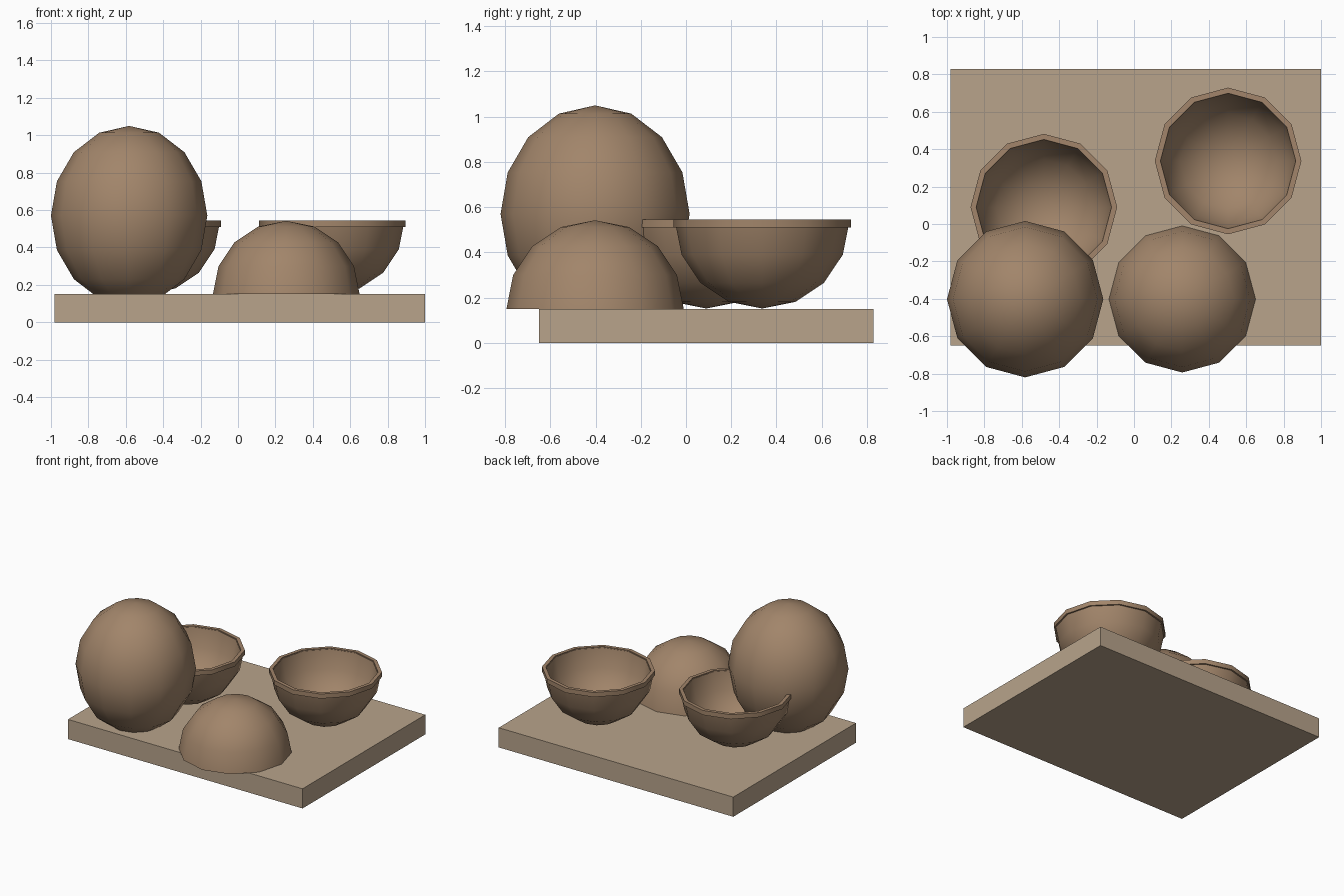
import bpy, bmesh, math

if "Cube" in bpy.data.objects:
    bpy.data.objects.remove(bpy.data.objects["Cube"])

SEG, RINGS, TOP = 12, 8, 0.15


def material(name, rgb):
    m = bpy.data.materials.new(name)
    m.diffuse_color = (*rgb, 1)
    m.use_nodes = True
    m.node_tree.nodes["Principled BSDF"].inputs["Base Color"].default_value = m.diffuse_color
    return m


shell_mat = material("brown_shell", (0.36, 0.235, 0.145))
board_mat = material("pale_wood", (0.48, 0.37, 0.26))


def lathe(name, profile, loc, closed=False):
    # Revolve (radius, z) points around z; radius 0 makes a pole
    bm = bmesh.new()
    rows = []
    for r, z in profile:
        n = SEG if r > 1e-6 else 1
        rows.append([bm.verts.new((r * math.cos(math.tau * i / SEG),
                                   r * math.sin(math.tau * i / SEG), z)) for i in range(n)])
    pairs = list(zip(rows, rows[1:]))
    if closed:
        pairs.append((rows[-1], rows[0]))
    for a, b in pairs:
        for i in range(SEG):
            j = (i + 1) % SEG
            quad = [a[i % len(a)], a[j % len(a)], b[j % len(b)], b[i % len(b)]]
            bm.faces.new(list(dict.fromkeys(quad)))
    bmesh.ops.recalc_face_normals(bm, faces=bm.faces)
    mesh = bpy.data.meshes.new(name)
    bm.to_mesh(mesh)
    bm.free()
    ob = bpy.data.objects.new(name, mesh)
    bpy.context.collection.objects.link(ob)
    ob.location = loc
    mesh.materials.append(shell_mat)
    bpy.ops.object.select_all(action='DESELECT')
    ob.select_set(True)
    bpy.context.view_layer.objects.active = ob
    bpy.ops.object.shade_smooth_by_angle(angle=math.radians(50))
    return ob


def arc(r, h, first, last):
    # Points from ring first to ring last, counted from the upper pole
    step = 1 if last > first else -1
    return [(r * math.sin(math.pi * k / RINGS), h * math.cos(math.pi * k / RINGS))
            for k in range(first, last + step, step)]


# Serving board
bpy.ops.mesh.primitive_cube_add(size=1, location=(0.01, 0.09, TOP / 2))
board = bpy.context.object
board.name = "board"
board.scale = (1.98, 1.48, TOP)
board.data.materials.append(board_mat)

# Whole nut, sunk slightly into the board
lathe("whole_nut", arc(0.418, 0.48, 0, RINGS), (-0.582, -0.402, 0.57))

# Half nut lying cut side down
lathe("upturned_half", arc(0.392, 0.392, 0, 4) + [(0, 0)], (0.258, -0.402, TOP))

# Open halves: hollow shell plus a raised rim band
for tag, x, y in (("left", -0.482, 0.09), ("right", 0.503, 0.337)):
    outer = arc(0.386, 0.386, 8, 4)
    inner = arc(0.362, 0.362, 4, 8)
    lathe("bowl_" + tag, outer + inner, (x, y, 0.538))
    lathe("rim_" + tag, [(0.392, 0.51), (0.392, 0.545), (0.365, 0.545), (0.365, 0.51)],
          (x, y, 0), closed=True)
